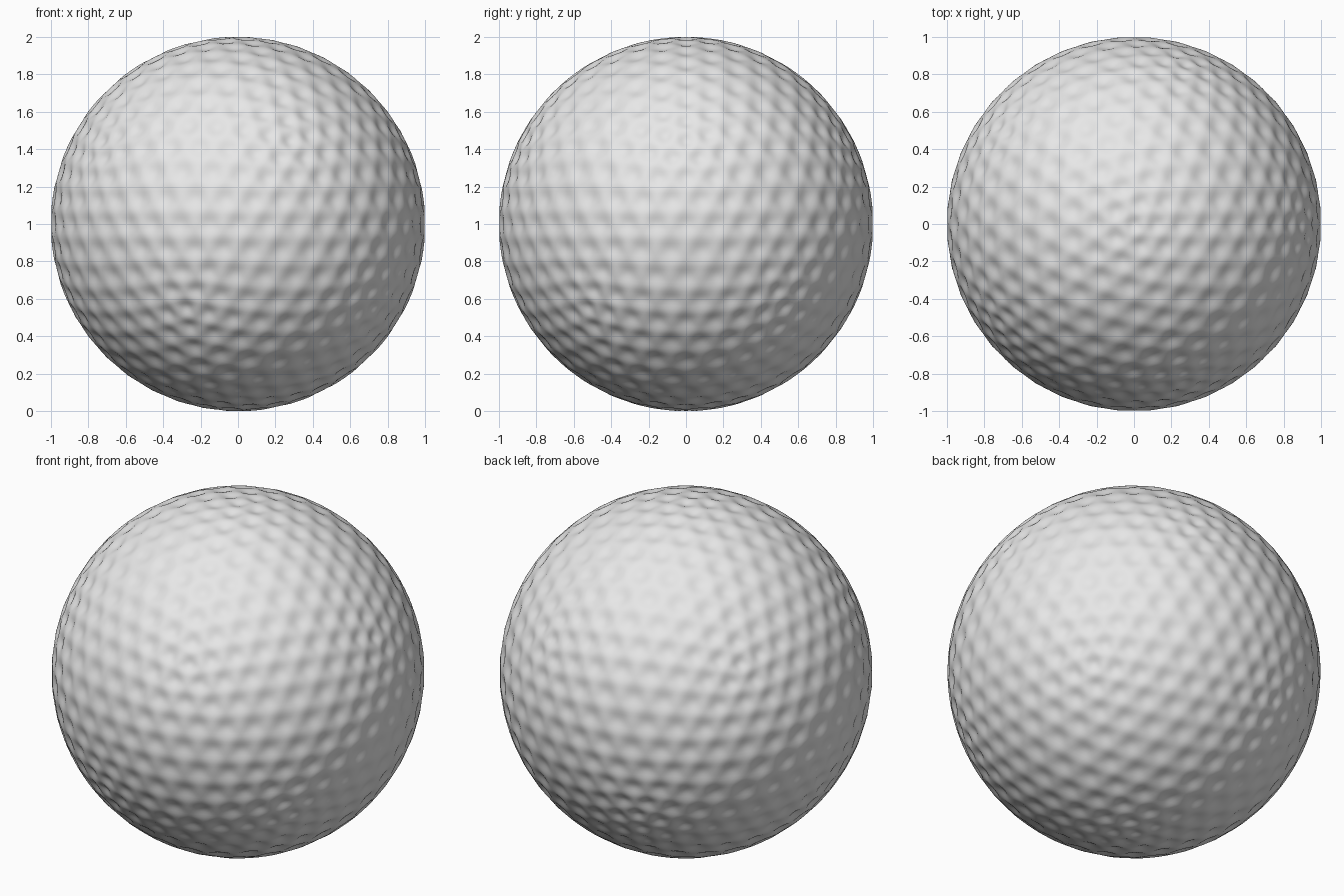
import bpy
import bmesh
import math
from mathutils import Vector
from mathutils.kdtree import KDTree

RADIUS = 1.0
DIMPLE_DEPTH = 0.015

cube = bpy.data.objects.get("Cube")
if cube:
    bpy.data.objects.remove(cube, do_unlink=True)


def icosphere(level):
    bm = bmesh.new()
    bmesh.ops.create_icosphere(bm, subdivisions=level, radius=RADIUS)
    return bm


# Dimple centres: the evenly spread points of a coarse icosphere
coarse = icosphere(4)
centres = KDTree(len(coarse.verts))
for i, v in enumerate(coarse.verts):
    centres.insert(v.co.normalized(), i)
centres.balance()
coarse.free()

# Ball surface: press a soft hexagonal dimple around every centre
ball_bm = icosphere(7)
for v in ball_bm.verts:
    direction = v.co.normalized()
    (_, _, near), (_, _, far) = centres.find_n(direction, 2)
    t = 2 * near / (near + far)          # 0 in the middle, 1 on the ridge
    depth = DIMPLE_DEPTH * (0.5 + 0.5 * math.cos(math.pi * t))
    v.co = direction * (RADIUS - depth) + Vector((0, 0, RADIUS))
for f in ball_bm.faces:
    f.smooth = True

mesh = bpy.data.meshes.new("dimpled_ball")
ball_bm.to_mesh(mesh)
ball_bm.free()
ball = bpy.data.objects.new("dimpled_ball", mesh)
bpy.context.collection.objects.link(ball)

# Plain off-white material
white = bpy.data.materials.new("ball_white")
white.use_nodes = True
colour = (0.8, 0.8, 0.8, 1.0)
white.diffuse_color = colour
for node in white.node_tree.nodes:
    if node.type == "BSDF_PRINCIPLED":
        node.inputs["Base Color"].default_value = colour
mesh.materials.append(white)
